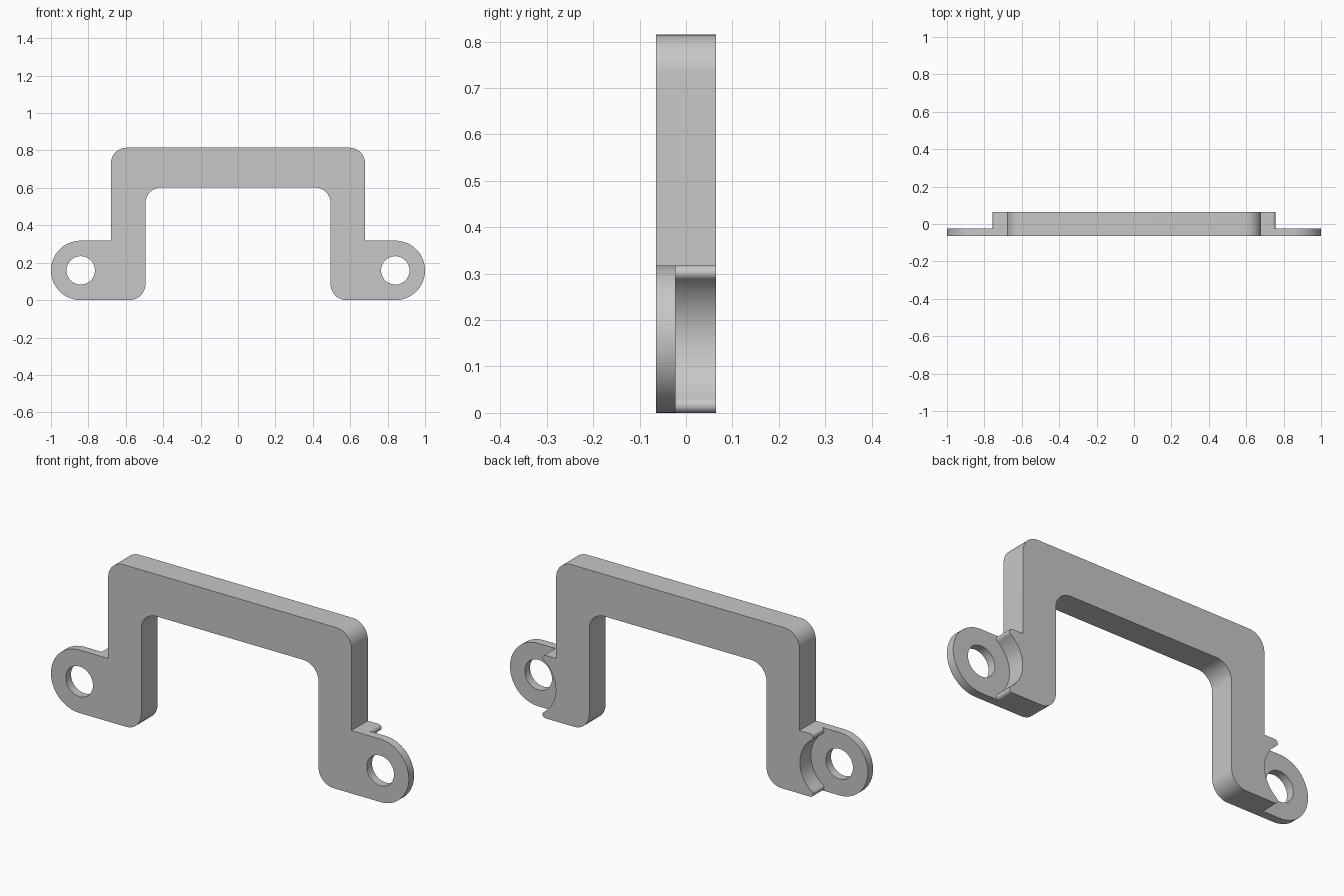
import bpy, bmesh
from math import radians, degrees, cos, sin, atan2, sqrt

if "Cube" in bpy.data.objects:
    bpy.data.objects.remove(bpy.data.objects["Cube"])

FRONT, STEP, BACK = -0.065, -0.023, 0.065   # depth levels
EAR_X, EAR_R, HOLE_R = 0.841, 0.159, 0.076
LEG_OUT, LEG_IN, TOP, ARCH, FILLET = 0.68, 0.495, 0.815, 0.603, 0.085
NOSE_R = 0.016


def arc(cx, cz, r, start, end, n=12):
    angles = [radians(start + (end - start) * i / n) for i in range(n + 1)]
    return [(cx + r * cos(a), cz + r * sin(a)) for a in angles]


def flip(points):
    return [(-x, z) for x, z in reversed(points)]


def prism(name, points, y0, y1):
    """Extrude an outline in the xz plane from y0 to y1."""
    bm = bmesh.new()
    face = bm.faces.new([bm.verts.new((x, y0, z)) for x, z in points])
    new = bmesh.ops.extrude_face_region(bm, geom=[face])["geom"]
    moved = [v for v in new if isinstance(v, bmesh.types.BMVert)]
    bmesh.ops.translate(bm, verts=moved, vec=(0, y1 - y0, 0))
    bmesh.ops.recalc_face_normals(bm, faces=bm.faces)
    mesh = bpy.data.meshes.new(name)
    bm.to_mesh(mesh)
    bm.free()
    obj = bpy.data.objects.new(name, mesh)
    bpy.context.collection.objects.link(obj)
    return obj


# Arched bracket with a rounded ear at the foot of each leg
f = FILLET
half = (arc(LEG_OUT - f, TOP - f, f, 90, 0)
        + [(LEG_OUT, 2 * EAR_R)]
        + arc(EAR_X, EAR_R, EAR_R, 90, -90, 32)
        + arc(LEG_IN + f, f, f, -90, -180)
        + arc(LEG_IN - f, ARCH - f, f, 0, 90))
bracket = prism("bracket", half + flip(half), FRONT, BACK)

# Recess behind each ear: concave seat ending in two small rounded noses
nose_x = EAR_X - 2 * sqrt(EAR_R * NOSE_R)
turn = degrees(atan2(EAR_R - NOSE_R, EAR_X - nose_x))
recess = ([(nose_x, 0.4)]
          + arc(nose_x, 2 * EAR_R - NOSE_R, NOSE_R, 90, -turn)
          + arc(EAR_X, EAR_R, EAR_R, 180 - turn, 180 + turn, 24)[1:]
          + arc(nose_x, NOSE_R, NOSE_R, turn, -90)[1:]
          + [(nose_x, -0.1), (1.1, -0.1), (1.1, 0.4)])
hole = arc(EAR_X, EAR_R, HOLE_R, 0, 360, 40)[:-1]

cutters = []
for side, place in (("left", list), ("right", flip)):
    cutters.append(prism(side + "_recess_cutter", place(recess), STEP, 0.2))
    cutters.append(prism(side + "_hole_cutter", place(hole), -0.2, 0.2))
for cutter in cutters:
    cutter.hide_render = True
    mod = bracket.modifiers.new(cutter.name, "BOOLEAN")
    mod.operation = "DIFFERENCE"
    mod.solver = "EXACT"
    mod.object = cutter

# Apply the cuts and drop the cutters
bpy.context.view_layer.update()
graph = bpy.context.evaluated_depsgraph_get()
cut_mesh = bpy.data.meshes.new_from_object(bracket.evaluated_get(graph))
bracket.modifiers.clear()
bracket.data = cut_mesh
for cutter in cutters:
    bpy.data.objects.remove(cutter)

# Plain grey finish
grey = bpy.data.materials.new("light_grey")
grey.use_nodes = True
colour = (0.57, 0.57, 0.57, 1)
grey.diffuse_color = colour
grey.node_tree.nodes["Principled BSDF"].inputs["Base Color"].default_value = colour
bracket.data.materials.clear()
bracket.data.materials.append(grey)

bpy.ops.object.select_all(action="DESELECT")
bracket.select_set(True)
bpy.context.view_layer.objects.active = bracket
bpy.ops.object.shade_smooth_by_angle(angle=radians(30))
